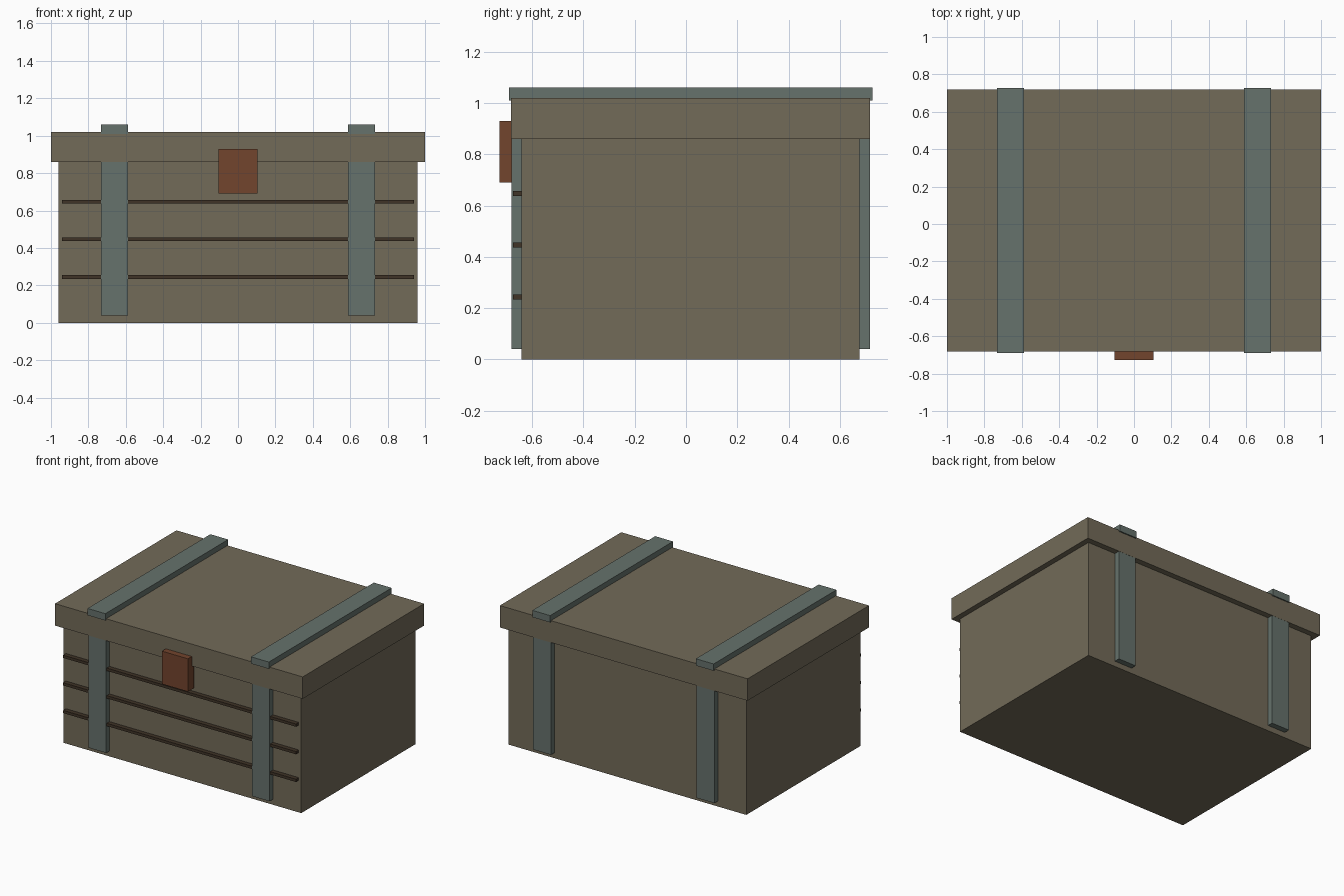
import bpy

# Remove the default object
if "Cube" in bpy.data.objects:
    bpy.data.objects.remove(bpy.data.objects["Cube"], do_unlink=True)


def make_material(name, rgb):
    mat = bpy.data.materials.new(name)
    mat.use_nodes = True
    color = (*rgb, 1.0)
    mat.diffuse_color = color
    mat.node_tree.nodes["Principled BSDF"].inputs["Base Color"].default_value = color
    return mat


def box(name, x, y, z, mat):
    """Add a box from its (min, max) range along each axis."""
    ranges = (x, y, z)
    bpy.ops.mesh.primitive_cube_add(size=1, location=[(a + b) / 2 for a, b in ranges])
    obj = bpy.context.object
    obj.name = name
    obj.scale = [b - a for a, b in ranges]
    bpy.ops.object.transform_apply(location=False, rotation=False, scale=True)
    obj.data.materials.append(mat)
    return obj


wood = make_material("weathered_wood", (0.17, 0.145, 0.098))
metal = make_material("grey_green_metal", (0.133, 0.168, 0.15))
rust = make_material("rusty_clasp", (0.17, 0.058, 0.026))
groove = make_material("dark_wood", (0.05, 0.033, 0.02))

# Crate body and overhanging lid
box("body", (-0.96, 0.96), (-0.642, 0.676), (0, 0.87), wood)
box("lid", (-1, 1), (-0.682, 0.718), (0.86, 1.02), wood)

# Metal straps on the front, back and lid
for side, cx in (("right", -0.66), ("left", 0.66)):
    x = (cx - 0.072, cx + 0.072)
    box(f"front_strap_{side}", x, (-0.681, -0.63), (0.04, 0.87), metal)
    box(f"back_strap_{side}", x, (0.665, 0.717), (0.04, 0.87), metal)
    box(f"lid_strap_{side}", x, (-0.69, 0.727), (1.01, 1.06), metal)

# Dark plank seams across the front
for i, z in enumerate((0.244, 0.446, 0.647)):
    box(f"plank_seam_{i + 1}", (-0.94, 0.94), (-0.674, -0.635), (z - 0.01, z + 0.01), groove)

# Front clasp
box("clasp", (-0.105, 0.105), (-0.727, -0.657), (0.69, 0.93), rust)
